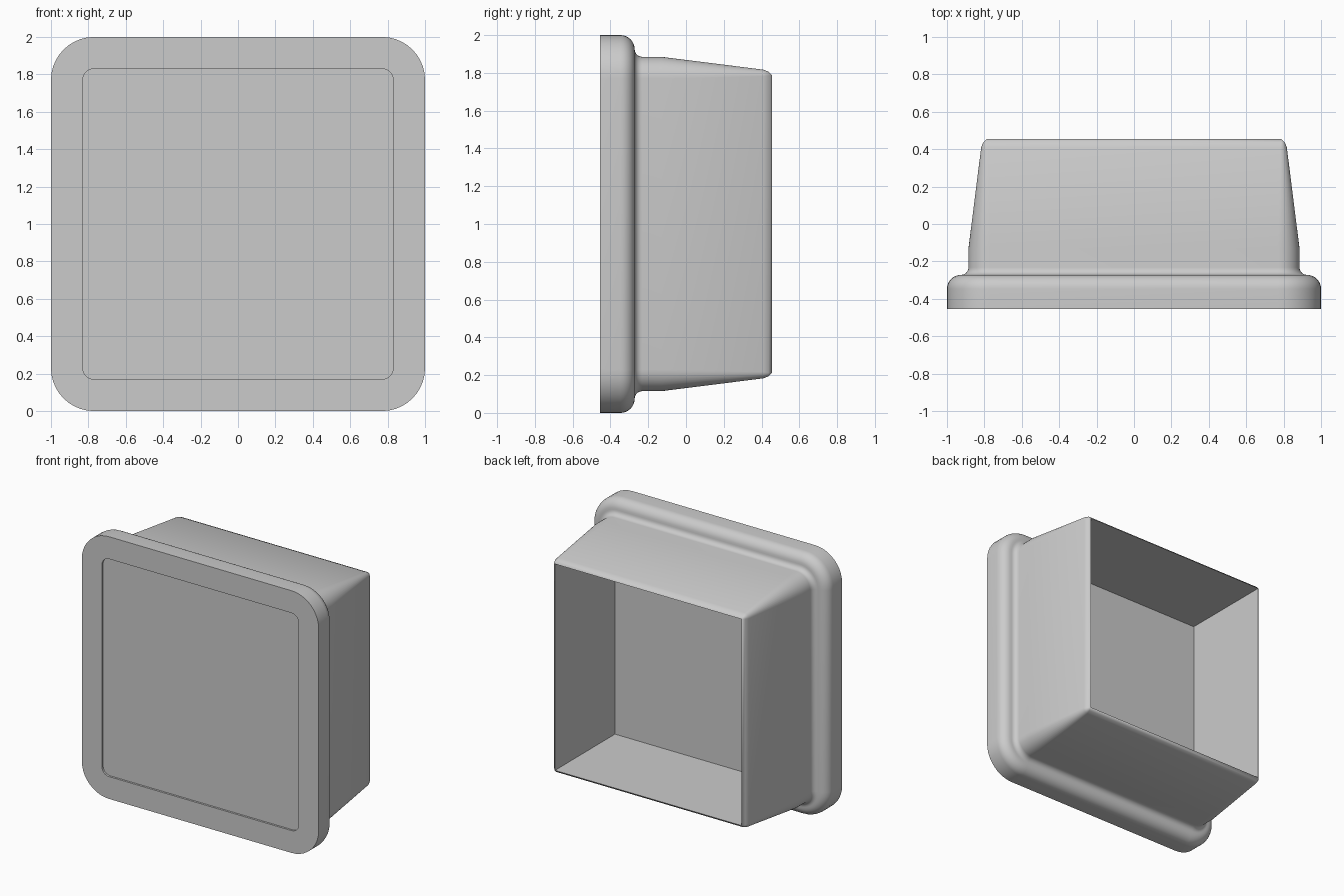
import bpy, bmesh, math

if "Cube" in bpy.data.objects:
    bpy.data.objects.remove(bpy.data.objects["Cube"], do_unlink=True)

CENTRE_Z = 1.0
CORNER_STEPS = 10

grey = bpy.data.materials.new("plain grey")
grey.use_nodes = True
COLOUR = (0.6, 0.6, 0.6, 1)
grey.diffuse_color = COLOUR
grey.node_tree.nodes["Principled BSDF"].inputs["Base Color"].default_value = COLOUR


def rounded_square(bm, y, half, radius):
    """Ring of vertices in the xz plane; zero radius still keeps the ring count."""
    ring = []
    for quarter in range(4):
        start = quarter * math.pi / 2
        sx, sz = ((1, 1), (-1, 1), (-1, -1), (1, -1))[quarter]
        for i in range(CORNER_STEPS + 1):
            a = start + i / CORNER_STEPS * math.pi / 2
            ring.append(bm.verts.new((sx * (half - radius) + radius * math.cos(a), y,
                                      CENTRE_Z + sz * (half - radius) + radius * math.sin(a))))
    return ring


def loft(name, sections):
    """Skin a run of rounded squares and cap both ends."""
    bm = bmesh.new()
    rings = [rounded_square(bm, *s) for s in sections]
    n = len(rings[0])
    for a, b in zip(rings, rings[1:]):
        for i in range(n):
            j = (i + 1) % n
            bm.faces.new((a[i], a[j], b[j], b[i]))
    bm.faces.new(rings[0])
    bm.faces.new(rings[-1])
    bmesh.ops.remove_doubles(bm, verts=bm.verts, dist=1e-5)
    bmesh.ops.recalc_face_normals(bm, faces=bm.faces)
    mesh = bpy.data.meshes.new(name)
    bm.to_mesh(mesh)
    bm.free()
    obj = bpy.data.objects.new(name, mesh)
    bpy.context.collection.objects.link(obj)
    mesh.materials.append(grey)
    bpy.ops.object.select_all(action='DESELECT')
    obj.select_set(True)
    bpy.context.view_layer.objects.active = obj
    bpy.ops.object.shade_smooth_by_angle(angle=math.radians(40))
    return obj


FRONT, BACK = -0.455, 0.455
FLANGE_R, COVE_R = 0.075, 0.04
FLANGE_BACK, NECK = -0.272, 0.885

# recessed front panel, then the flat front rim
sections = [(FRONT + 0.015, 0.83, 0.06), (FRONT, 0.83, 0.06), (FRONT, 1.0, 0.23)]
# rounded back edge of the flange
for i in range(9):
    a = i / 8 * math.pi / 2
    inset = FLANGE_R * (1 - math.cos(a))
    sections.append((FLANGE_BACK - FLANGE_R * (1 - math.sin(a)), 1 - inset, 0.23 - inset))
# hollow fillet between flange and body
for i in range(7):
    a = i / 6 * math.pi / 2
    half = NECK + COVE_R * (1 - math.sin(a))
    sections.append((FLANGE_BACK + COVE_R * (1 - math.cos(a)), half, half - 0.77))
# tapering body, its corners sharpening towards the open back
sections += [(-0.13, NECK, 0.115), (0.41, 0.817, 0.035), (0.437, 0.806, 0.02),
             (BACK, 0.787, 0.0)]
# straight-sided cavity and its floor
sections.append((-0.265, 0.785, 0.0))
loft("button_housing", sections)
